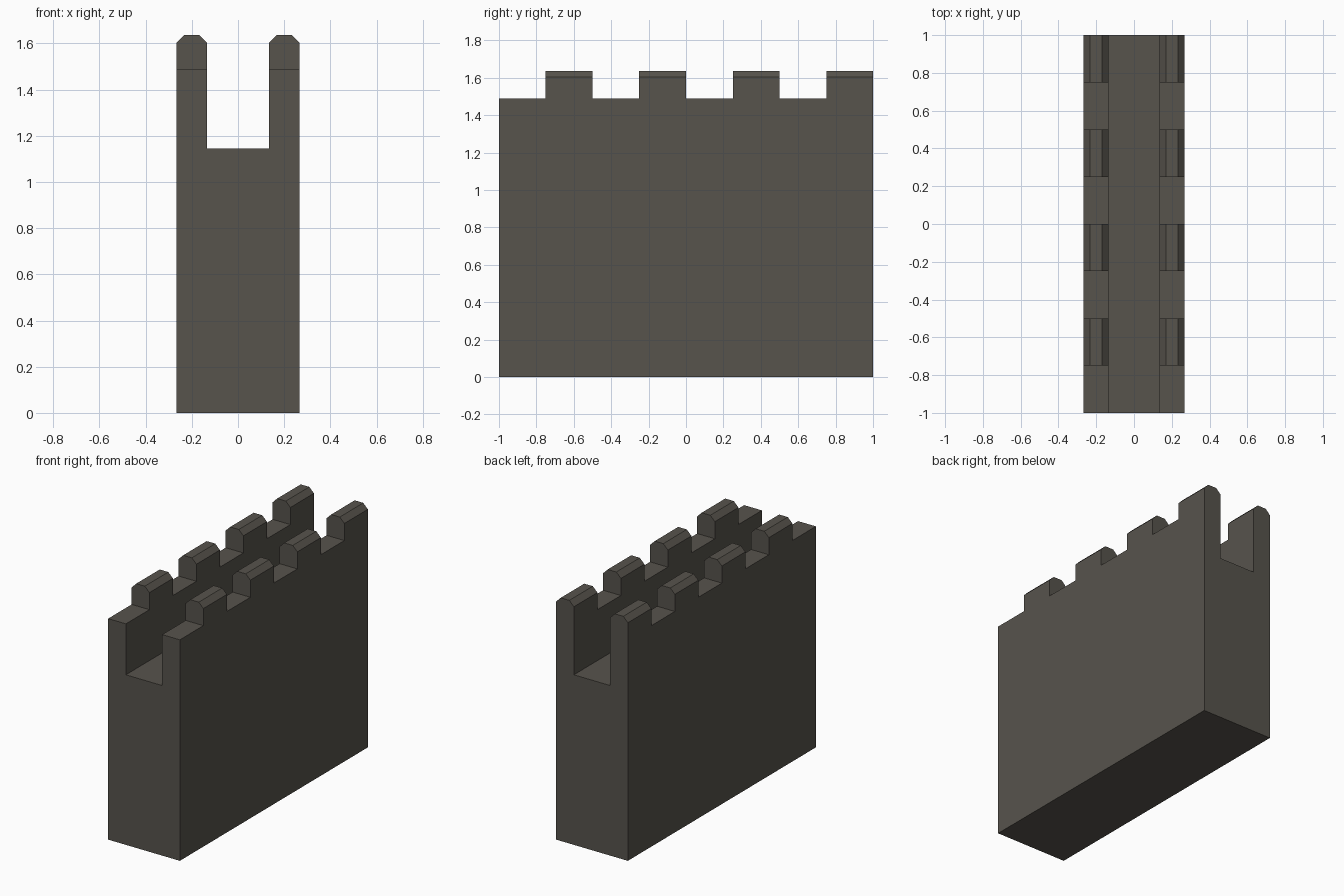
import bpy
import bmesh

if "Cube" in bpy.data.objects:
    bpy.data.objects.remove(bpy.data.objects["Cube"])

stone = bpy.data.materials.new("dark_stone")
stone.diffuse_color = (0.095, 0.087, 0.073, 1)
stone.use_nodes = True
stone.node_tree.nodes["Principled BSDF"].inputs["Base Color"].default_value = stone.diffuse_color


def extrude_profile(name, profile, y0, y1):
    """Extrude an XZ outline along y into a closed solid."""
    bm = bmesh.new()
    face = bm.faces.new([bm.verts.new((x, y0, z)) for x, z in profile])
    moved = bmesh.ops.extrude_face_region(bm, geom=[face], use_keep_orig=True)["geom"]
    verts = [g for g in moved if isinstance(g, bmesh.types.BMVert)]
    bmesh.ops.translate(bm, verts=verts, vec=(0, y1 - y0, 0))
    bmesh.ops.recalc_face_normals(bm, faces=bm.faces)
    mesh = bpy.data.meshes.new(name)
    bm.to_mesh(mesh)
    bm.free()
    mesh.materials.append(stone)
    obj = bpy.data.objects.new(name, mesh)
    bpy.context.collection.objects.link(obj)
    return obj


OUTER, INNER = 0.267, 0.135
FLOOR, PARAPET, SHOULDER, TOP = 1.145, 1.488, 1.603, 1.637
BEVEL = 0.034

# Wall body with a sunken walkway between two parapets
extrude_profile("wall", [
    (-OUTER, 0), (OUTER, 0), (OUTER, PARAPET), (INNER, PARAPET),
    (INNER, FLOOR), (-INNER, FLOOR), (-INNER, PARAPET), (-OUTER, PARAPET),
], -1, 1)

# Chamfered merlons along both parapets
for side, label in ((-1, "left"), (1, "right")):
    outline = [(side * x, z) for x, z in (
        (INNER, PARAPET), (OUTER, PARAPET), (OUTER, SHOULDER),
        (OUTER - BEVEL, TOP), (INNER + BEVEL, TOP), (INNER, SHOULDER))]
    for i in range(4):
        y = -0.75 + 0.5 * i
        extrude_profile(f"merlon_{label}_{i + 1}", outline, y, y + 0.25)
